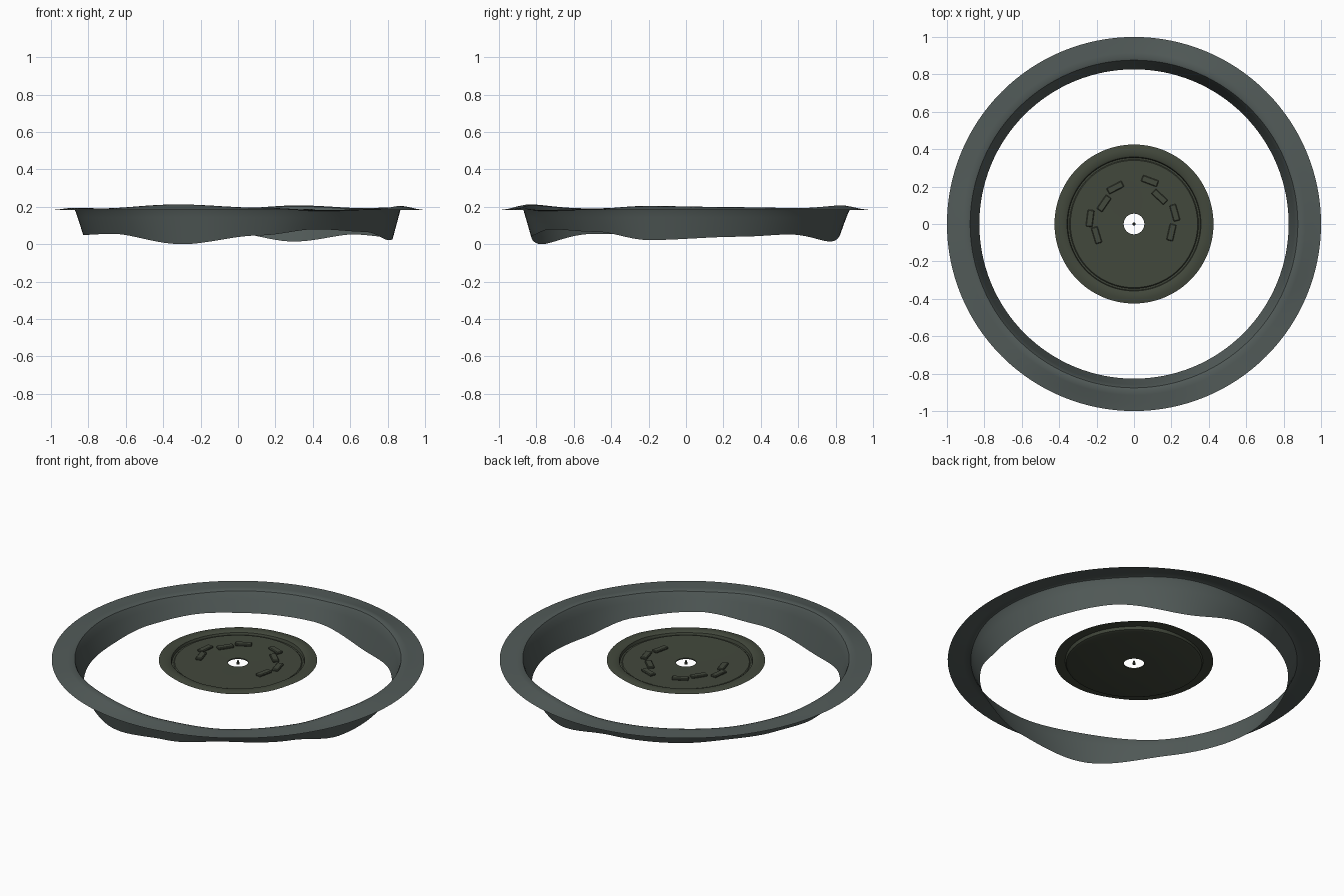
import bpy, bmesh, math
from mathutils import Matrix

if "Cube" in bpy.data.objects:
    bpy.data.objects.remove(bpy.data.objects["Cube"])

SEG = 128

# Height of the wavy lower edge around the ring: (degrees, z)
WAVE = [(-14, .022), (20, .04), (42, .052), (69, .014), (96, .07), (122, .072),
        (140, .08), (160, .07), (182, .048), (217, .055), (249, 0.0), (278, .047),
        (300, .08), (325, .066), (346, .022)]


def lower_edge(a):
    d = (math.degrees(a) + 14) % 360 - 14
    for (a0, z0), (a1, z1) in zip(WAVE, WAVE[1:]):
        if a0 <= d <= a1:
            t = (d - a0) / (a1 - a0)
            return z0 + (z1 - z0) * t * t * (3 - 2 * t)
    return WAVE[0][1]


def material(name, rgb):
    m = bpy.data.materials.new(name)
    m.diffuse_color = (*rgb, 1)
    m.use_nodes = True
    m.node_tree.nodes["Principled BSDF"].inputs["Base Color"].default_value = m.diffuse_color
    return m


def finish(bm, name, mat, angle=35):
    me = bpy.data.meshes.new(name)
    bm.to_mesh(me)
    bm.free()
    ob = bpy.data.objects.new(name, me)
    bpy.context.collection.objects.link(ob)
    me.materials.append(mat)
    bpy.ops.object.select_all(action='DESELECT')
    bpy.context.view_layer.objects.active = ob
    ob.select_set(True)
    bpy.ops.object.shade_smooth_by_angle(angle=math.radians(angle))
    return ob


def lathe(name, profile_at, mat, closed=False):
    """Revolve a profile of (radius, z) that may vary with the angle."""
    bm = bmesh.new()
    rows = []
    for i in range(SEG):
        a = 2 * math.pi * i / SEG
        rows.append([bm.verts.new((r * math.cos(a), r * math.sin(a), z))
                     for r, z in profile_at(a)])
    n = len(rows[0])
    for i in range(SEG):
        p, q = rows[i], rows[(i + 1) % SEG]
        for j in range(n if closed else n - 1):
            k = (j + 1) % n
            bm.faces.new((p[j], p[k], q[k], q[j]))
    bmesh.ops.recalc_face_normals(bm, faces=bm.faces)
    return finish(bm, name, mat)


ring_mat = material("grey_green", (.085, .105, .10))
disc_mat = material("dark_olive", (.055, .065, .045))


# Outer ring: flat brim, rounded crest, leaning wall with a wavy lower edge
def ring_profile(a):
    low = lower_edge(a)
    crest = .19 + (.06 - low) * .38
    pts = [(1.0, .182), (.955, .182 + (crest - .182) * .35),
           (.915, .182 + (crest - .182) * .8), (.89, crest),
           (.876, crest - .005), (.868, crest - .02)]
    top = crest - .02
    for t in (.25, .5, .75, 1):
        pts.append((.868 - .041 * t, top + (low - top) * t))
    return pts


lathe("outer_ring", ring_profile, ring_mat)


# Central plate: raised flange, groove, recessed face and centre hole
def plate_profile(a):
    w = (.05 - lower_edge(a)) * .12
    return [(.425, .178 + w), (.40, .184 + w), (.368, .184 + w), (.358, .178 + w),
            (.354, .163), (.345, .163), (.34, .168), (.2, .167), (.055, .165),
            (.055, .159), (.35, .157), (.364, .162), (.37, .177 + w), (.40, .178 + w)]


lathe("center_plate", plate_profile, disc_mat, closed=True)

# Raised tabs lying along the circle on both sides of the plate
TABS = [(-.10, .195), (-.16, .11), (-.235, .03), (-.20, -.06),
        (.085, .23), (.137, .145), (.218, .06), (.20, -.045)]
for i, (x, y) in enumerate(TABS):
    bm = bmesh.new()
    turn = math.atan2(y, x) + math.pi / 2
    bmesh.ops.create_cube(bm, size=1, matrix=Matrix.Translation((x, y, .172))
                          @ Matrix.Rotation(turn, 4, 'Z')
                          @ Matrix.Diagonal((.09, .036, .014, 1)))
    bmesh.ops.bevel(bm, geom=[e for e in bm.edges], offset=.004, segments=1, affect='EDGES')
    finish(bm, f"tab_{i + 1}", disc_mat)

# Tiny pin in the middle of the hole
bm = bmesh.new()
bmesh.ops.create_cone(bm, cap_ends=True, segments=8, radius1=.009, radius2=.005, depth=.02,
                      matrix=Matrix.Translation((0, 0, .166)))
finish(bm, "center_pin", disc_mat)
